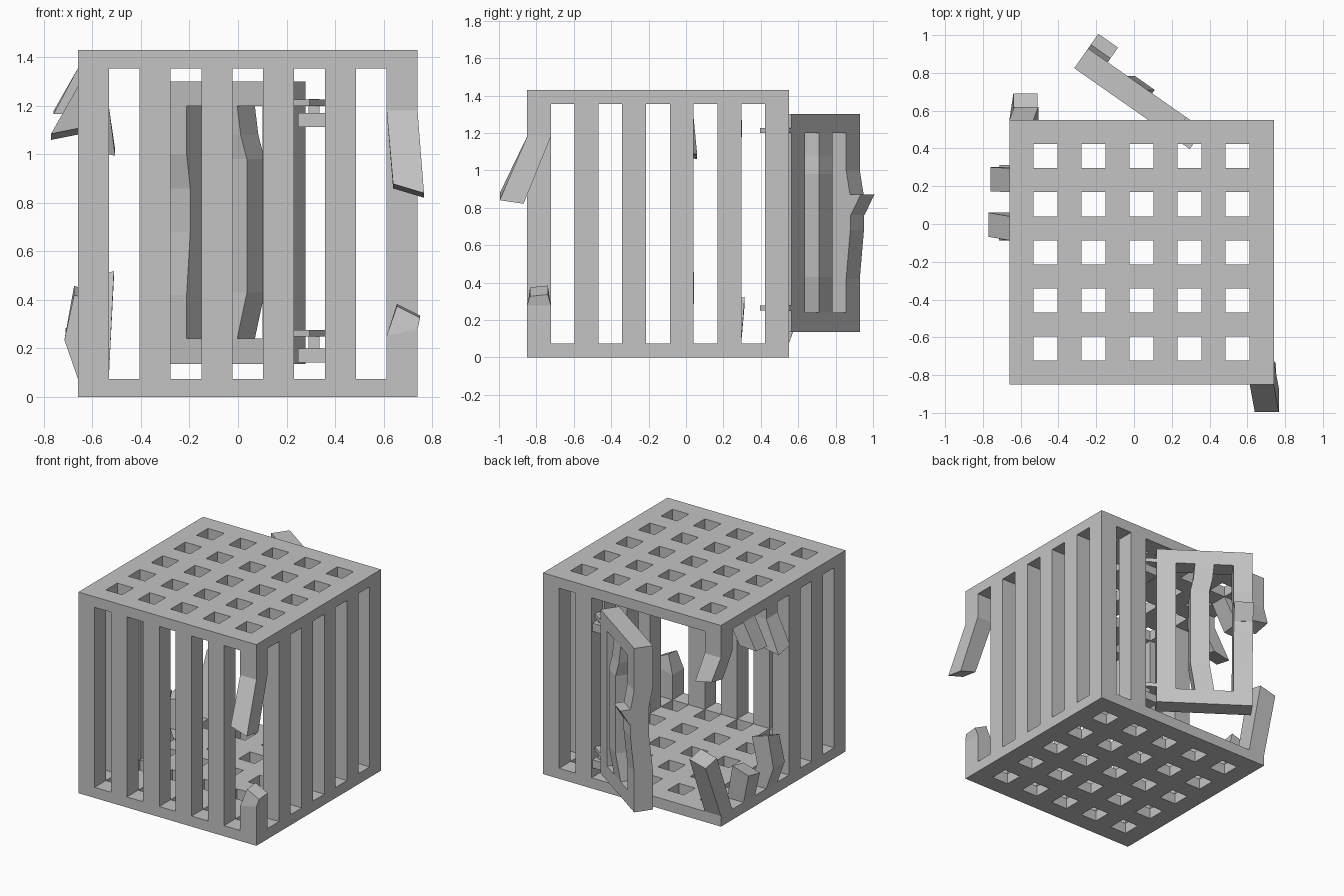
import bpy, bmesh, math

if "Cube" in bpy.data.objects:
    bpy.data.objects.remove(bpy.data.objects["Cube"])

U = 1.4 / 11                 # bar width = gap width
X0, Y0 = -0.66, -0.85        # front left corner of the cage
ZB, ZT, H = 0.075, 1.355, 1.43

iron = bpy.data.materials.new("grey iron")
iron.diffuse_color = (0.55, 0.55, 0.55, 1)
iron.use_nodes = True
iron.node_tree.nodes["Principled BSDF"].inputs["Base Color"].default_value = iron.diffuse_color


def finish(name, bm):
    bmesh.ops.recalc_face_normals(bm, faces=bm.faces)
    me = bpy.data.meshes.new(name)
    bm.to_mesh(me)
    bm.free()
    me.materials.append(iron)
    ob = bpy.data.objects.new(name, me)
    bpy.context.collection.objects.link(ob)
    return ob


def loft(bm, sections, w=U):
    """Square bar through (x, y, z, tilt x, tilt y, size) sections."""
    rings = []
    for s in sections:
        x, y, z, tx, ty, k = (list(s) + [0, 0, 1][len(s) - 3:])[:6]
        h = w * k / 2
        rings.append([bm.verts.new((x + a * h, y + b * h, z + tx * a * h + ty * b * h))
                      for a, b in ((-1, -1), (1, -1), (1, 1), (-1, 1))])
    for r, q in zip(rings, rings[1:]):
        for i in range(4):
            j = (i + 1) % 4
            bm.faces.new((r[i], r[j], q[j], q[i]))
    bm.faces.new(rings[0])
    bm.faces.new(rings[-1])


def bar(name, sections):
    bm = bmesh.new()
    loft(bm, sections)
    return finish(name, bm)


def box(bm, x0, x1, y0, y1, z0, z1):
    v = [[bm.verts.new((x, y, z)) for x, y in ((x0, y0), (x1, y0), (x1, y1), (x0, y1))]
         for z in (z0, z1)]
    for i in range(4):
        j = (i + 1) % 4
        bm.faces.new((v[0][i], v[0][j], v[1][j], v[1][i]))
    bm.faces.new(v[0])
    bm.faces.new(v[1])


def lattice(name, z0, z1):
    """Square plate with 5 x 5 square holes."""
    bm = bmesh.new()
    g = [[bm.verts.new((X0 + i * U, Y0 + j * U, z0)) for j in range(12)] for i in range(12)]
    for i in range(11):
        for j in range(11):
            if not (i % 2 and j % 2):
                bm.faces.new((g[i][j], g[i + 1][j], g[i + 1][j + 1], g[i][j + 1]))
    top = bmesh.ops.extrude_face_region(bm, geom=bm.faces[:])["geom"]
    for v in top:
        if isinstance(v, bmesh.types.BMVert):
            v.co.z = z1
    finish(name, bm)


def cx(i):
    return X0 + (2 * i + 0.5) * U


def cy(j):
    return Y0 + (2 * j + 0.5) * U


# floor and roof
lattice("floor_grate", 0, ZB)
lattice("roof_grate", ZT, H)

# intact bars: front, right, left and back walls
intact = [(i, 0) for i in range(5)] + [(5, j) for j in range(1, 6)]
intact += [(0, 1), (0, 2), (4, 5)]
for i, j in intact:
    bar("wall_bar", [(cx(i), cy(j), ZB), (cx(i), cy(j), ZT)])

# broken bars: (column, row, upper sections, lower sections)
fx, fy = cx(5), cy(0)
broken = [
    (5, 0, [(fx, fy, 1.18), (0.703, -0.932, 0.85, -0.3, -0.15)],
     [(fx, fy, 0.265, 0.2), (0.703, fy, 0.355, -0.5, 0.1, 0.75)]),
    (0, 5, [(cx(0), cy(5), 1.2), (-0.57, 0.556, 1.02, -0.2, 0.2)],
     [(-0.575, 0.628, 0.49, 0.25, -0.2)]),
    (0, 4, [(-0.697, 0.237, 1.175, 0.05, 0.1)],
     [(-0.648, 0.25, 0.29, 0.3, 0.2)]),
    (0, 3, [(cx(0), cy(3), 1.28), (-0.707, -0.004, 1.085, 0.2, -0.2)],
     [(-0.652, -0.023, 0.235), (-0.612, -0.02, 0.42, -0.3, 0.3)]),
]
for i, j, up, low in broken:
    bar("broken_bar_top", [(cx(i), cy(j), ZT)] + up)
    bar("broken_bar_stub", [(cx(i), cy(j), ZB)] + low)

# open door, built along -x from its hinge edge, then swung open
D0, D1, D2, D3 = 0.135, 0.24, 1.2, 1.3
bm = bmesh.new()
for z0, z1 in ((D0, D1), (D2, D3)):
    box(bm, -5 * U, 0, 0, U, z0, z1)
a, b, c = -0.5 * U, -2.5 * U, -4.5 * U
h = U / 2
loft(bm, [(a, h, D1), (a, h, D2)])
loft(bm, [(b, h, D1), (b + 0.033, h + 0.023, 0.43), (b + 0.033, h + 0.023, 0.98),
          (b + 0.012, h + 0.008, 1.08), (b, h, D2)])
loft(bm, [(c, h, D1), (c, h, 0.42), (c, h + 0.027, 0.68), (c, h + 0.027, 0.86),
          (c, h, 1.0), (c, h, D2)])
door = finish("door", bm)

# latch wedge on the back of the free stile
bm = bmesh.new()
prof = [(U - 0.01, 0.76), (U + 0.03, 0.76), (U + 0.095, 0.87), (U - 0.01, 0.87)]
l = [bm.verts.new((-5 * U, y, z)) for y, z in prof]
f = bm.faces.new(l)
ext = bmesh.ops.extrude_face_region(bm, geom=[f])["geom"]
bmesh.ops.translate(bm, vec=(U, 0, 0),
                    verts=[v for v in ext if isinstance(v, bmesh.types.BMVert)])
latch = finish("door_latch", bm)

# hinge leaves on the door
bm = bmesh.new()
for z in (0.25, 1.2):
    box(bm, -0.01, 0.11, 0, U, z, z + 0.027)
leaves = finish("door_hinge_leaf", bm)

for ob in (door, latch, leaves):
    ob.location = (0.205, 0.46, 0)
    ob.rotation_euler = (0, 0, math.radians(-35))

# hinge brackets and pins on the back wall bar
bm = bmesh.new()
for z in (0.142, 1.113):
    box(bm, 0.248, 0.37, 0.43, 0.54, z, z + 0.058)
    box(bm, 0.29, 0.335, 0.46, 0.51, z + 0.05, z + 0.115)
finish("hinge_bracket", bm)
